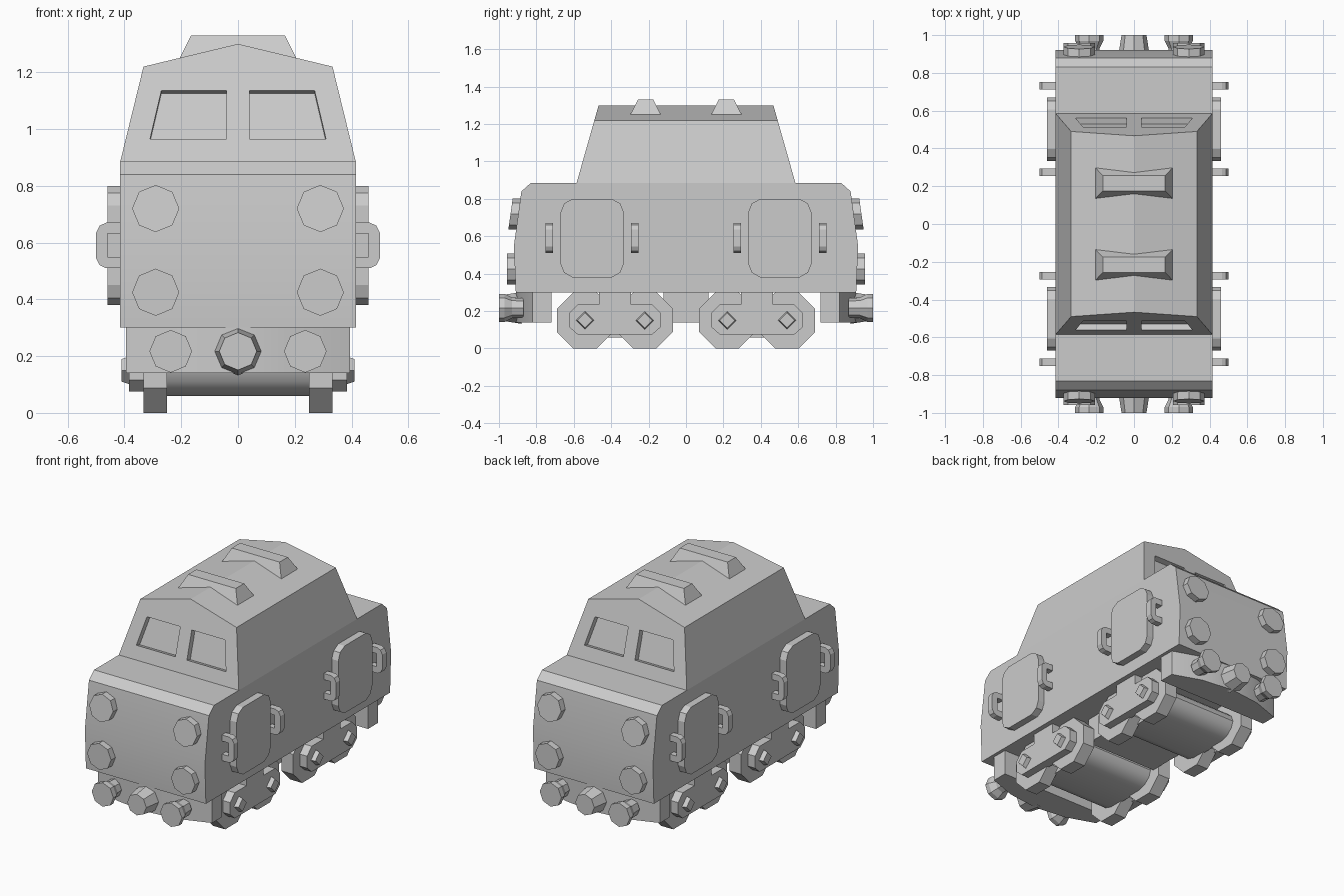
import bpy, bmesh
from math import cos, sin, pi
from mathutils import Vector

if "Cube" in bpy.data.objects:
    bpy.data.objects.remove(bpy.data.objects["Cube"])


def loft(name, rings, mirror="", smooth=False):
    """Skin a list of equal-length rings and cap both ends."""
    bm = bmesh.new()
    vs = [[bm.verts.new(p) for p in r] for r in rings]
    n = len(rings[0])
    for a, b in zip(vs, vs[1:]):
        for i in range(n):
            j = (i + 1) % n
            bm.faces.new((a[i], a[j], b[j], b[i]))
    bm.faces.new(vs[0][::-1])
    bm.faces.new(vs[-1])
    bmesh.ops.recalc_face_normals(bm, faces=bm.faces)
    me = bpy.data.meshes.new(name)
    bm.to_mesh(me)
    bm.free()
    ob = bpy.data.objects.new(name, me)
    bpy.context.collection.objects.link(ob)
    if mirror:
        m = ob.modifiers.new("mirror", "MIRROR")
        m.use_axis = ["x" in mirror, "y" in mirror, False]
        m.use_mirror_merge = False
    if smooth:
        bpy.ops.object.select_all(action="DESELECT")
        ob.select_set(True)
        bpy.context.view_layer.objects.active = ob
        bpy.ops.object.shade_smooth_by_angle(angle=pi / 6)
    return ob


def prism(name, pts, axis, a, b, mirror="", smooth=False):
    """Extrude a 2D outline along x, y or z from a to b."""
    def at(p, d):
        return {"x": (d, *p), "y": (p[0], d, p[1]), "z": (*p, d)}[axis]
    return loft(name, [[at(p, d) for p in pts] for d in (a, b)], mirror, smooth)


def rect(x0, x1, y0, y1):
    return [(x0, y0), (x1, y0), (x1, y1), (x0, y1)]


def sym(half):
    """Complete a right-half outline, listed bottom to top, with its mirror."""
    return half + [(-u, v) for u, v in reversed(half)]


def knob(name, x, z, stations, mirror, tilt=0.0):
    """Octagonal turned part along y; stations are (y, radius)."""
    rings = [[(x + r * cos(k * pi / 4), y + tilt * r * sin(k * pi / 4),
               z + r * sin(k * pi / 4)) for k in range(8)] for y, r in stations]
    return loft(name, rings, mirror)


# Hull and cabin
prism("hull", sym([(0.91, 0.30), (0.92, 0.55), (0.88, 0.84), (0.83, 0.885)]),
      "x", -0.415, 0.415, smooth=True)
half = [(0.415, 0.585, 0.885), (0.333, 0.49, 1.22)]
front = ([(x, -y, z) for x, y, z in half] + [(0, -0.467, 1.30)]
         + [(-x, -y, z) for x, y, z in reversed(half)])
cabin = loft("cabin", [front, [(x, -y, z) for x, y, z in front]])

# Recessed windows at both ends of the cabin
slope = 0.284
out = Vector((0, -1, slope)).normalized()
pane = [Vector((x, -0.585 + slope * (z - 0.885), z)) for x, z in
        [(0.04, 0.965), (0.31, 0.965), (0.27, 1.135), (0.04, 1.135)]]
cutter = loft("window_cutter", [[p + out * d for p in pane] for d in (-0.035, 0.05)], "xy")
cutter.hide_render = True
cutter.display_type = "WIRE"
cut = cabin.modifiers.new("windows", "BOOLEAN")
cut.operation = "DIFFERENCE"
cut.solver = "EXACT"
cut.object = cutter

# Roof vents
loft("roof_vent", [
    [(x, y, 1.25) for x, y in rect(-0.205, 0.205, -0.298, -0.135)],
    [(x, y, 1.33) for x, y in rect(-0.165, 0.165, -0.257, -0.175)]], "y")

# Skirts, headlamps, buffers and couplers
prism("end_skirt", [(0.395, -0.72), (0.395, -0.82), (0.21, -0.885), (0, -0.91),
                    (-0.21, -0.885), (-0.395, -0.82), (-0.395, -0.72)],
      "z", 0.14, 0.30, "y", smooth=True)
knob("upper_lamp", 0.29, 0.72, [(-0.88, 0.083), (-0.938, 0.083)], "xy", tilt=0.14)
knob("lower_lamp", 0.29, 0.425, [(-0.90, 0.083), (-0.958, 0.083)], "xy")
knob("buffer", 0.237, 0.217, [(-0.87, 0.052), (-0.93, 0.055), (-0.97, 0.075),
                              (-1.0, 0.075)], "xy")
knob("coupler", 0, 0.217, [(-0.88, 0.085), (-1.0, 0.066)], "y")

# Side doors with stepped round corners
door = [(0.168, -0.14), (0.15, -0.185), (0.105, -0.21)]
door = [(u - 0.502, v + 0.59) for u, v in
        sym(door[::-1] + [(u, -v) for u, v in door])]
prism("door", door, "x", 0.40, 0.46, "xy")

# Grab handles either side of each door
grip = [(0.41, 0.51), (0.465, 0.51), (0.487, 0.52), (0.50, 0.545), (0.50, 0.635),
        (0.487, 0.66), (0.465, 0.67), (0.41, 0.67), (0.41, 0.632), (0.46, 0.632),
        (0.46, 0.55), (0.41, 0.55)]
for y in (-0.732, -0.275):
    prism("grab_handle", grip, "y", y - 0.02, y + 0.02, "xy")

# Bogies: wheels, core, side frames and axle bolts
MID = -0.38
for y in (MID - 0.16, MID + 0.16):
    wheel = [(y + 0.162 * cos(pi / 8 + k * pi / 4), 0.15 + 0.162 * sin(pi / 8 + k * pi / 4))
             for k in range(8)]
    prism("wheel", wheel, "x", 0.25, 0.333, "xy")
    loft("axle_bolt", [[(x, y + r * cos(k * pi / 2), 0.15 + r * sin(k * pi / 2))
                        for k in range(4)] for x, r in ((0.37, 0.053), (0.41, 0.04))], "xy")
core = sym([(0.13, 0.06), (0.18, 0.075), (0.22, 0.11), (0.235, 0.15),
            (0.22, 0.19), (0.18, 0.225), (0.13, 0.24)])
prism("bogie_core", [(u + MID, v) for u, v in core], "x", -0.26, 0.26, "y", smooth=True)
frame = sym([(0.20, 0.075), (0.245, 0.115), (0.245, 0.19), (0.20, 0.235),
             (0.085, 0.235), (0.085, 0.305)])
prism("bogie_frame", [(u + MID, v) for u, v in frame], "x", 0.32, 0.384, "xy")

# Tank between the bogies
prism("tank", rect(-0.25, 0.25, -0.12, 0.12), "z", 0.14, 0.31)
